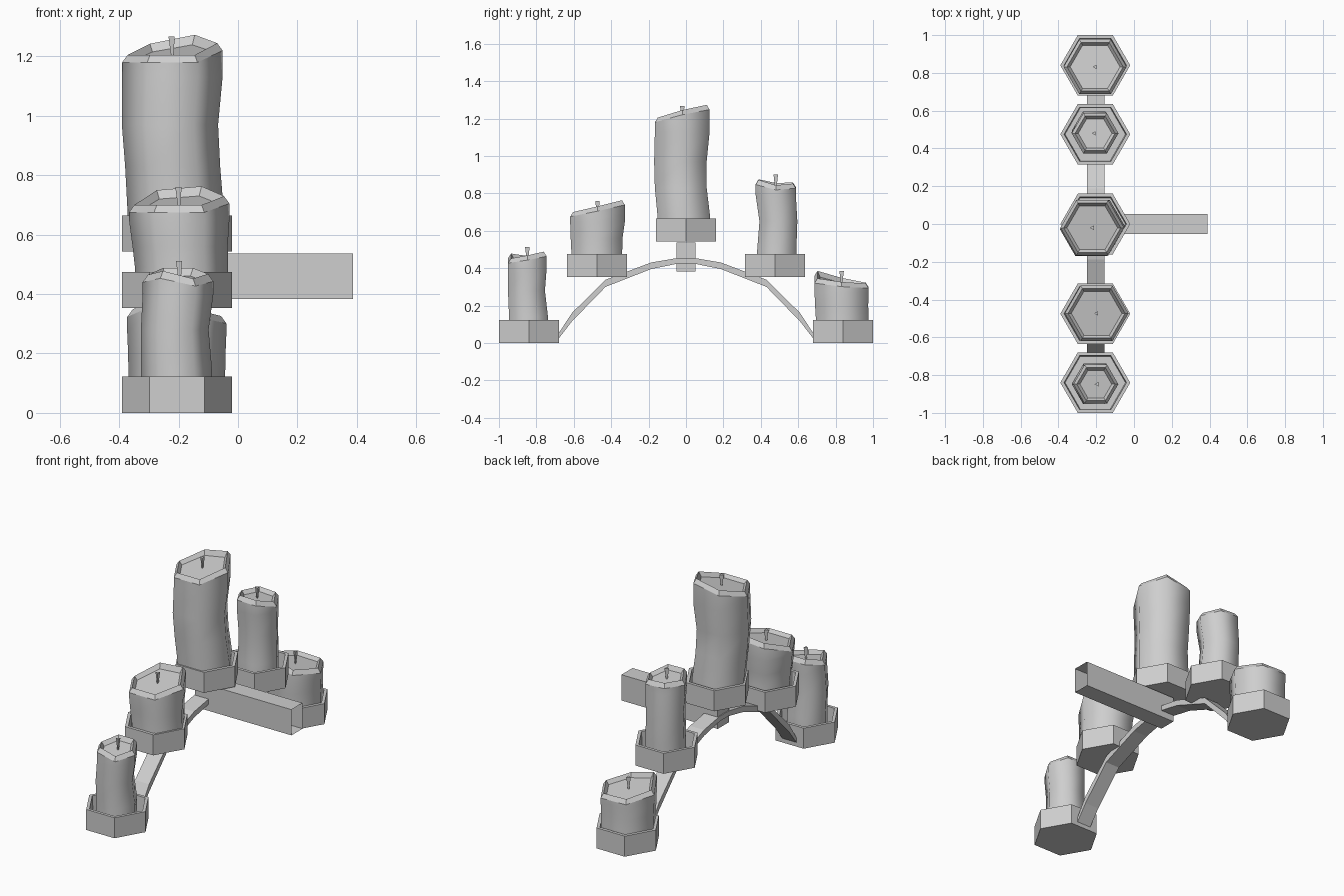
import bpy, bmesh
from math import cos, sin, pi
from mathutils import Vector

cube = bpy.data.objects.get("Cube")
if cube:
    bpy.data.objects.remove(cube)

GREY = (0.62, 0.62, 0.62, 1)
mat = bpy.data.materials.new("plain_grey")
mat.use_nodes = True
mat.diffuse_color = GREY
bsdf = next(n for n in mat.node_tree.nodes if n.type == 'BSDF_PRINCIPLED')
bsdf.inputs["Base Color"].default_value = GREY

AXIS_X = -0.205


def hexagon(x, y, r, z, sides=6, turn=0):
    """Ring of points; z is one height or one height per corner."""
    heights = z if isinstance(z, list) else [z] * sides
    return [Vector((x + r * cos(turn + 2 * pi * k / sides),
                    y + r * sin(turn + 2 * pi * k / sides), heights[k]))
            for k in range(sides)]


def loft(name, rings, cap_start=True, cap_end=True, smooth_spans=0):
    """Skin a list of rings; the first smooth_spans bands are shaded smooth."""
    bm = bmesh.new()
    loops = [[bm.verts.new(p) for p in ring] for ring in rings]
    n = len(loops[0])
    for i, (a, b) in enumerate(zip(loops, loops[1:])):
        for k in range(n):
            j = (k + 1) % n
            face = bm.faces.new((a[k], a[j], b[j], b[k]))
            face.smooth = i < smooth_spans
    if cap_start:
        bm.faces.new(loops[0][::-1])
    if cap_end:
        bm.faces.new(loops[-1])
    bmesh.ops.recalc_face_normals(bm, faces=bm.faces)
    for e in bm.edges:
        e.smooth = all(f.smooth for f in e.link_faces)
    mesh = bpy.data.meshes.new(name)
    bm.to_mesh(mesh)
    bm.free()
    mesh.materials.append(mat)
    obj = bpy.data.objects.new(name, mesh)
    bpy.context.collection.objects.link(obj)
    return obj


def cup(name, y, z):
    """Hollow six-sided holder."""
    loft(name, [hexagon(AXIS_X, y, r, z + h) for r, h in
                ((0.185, 0), (0.185, 0.122), (0.165, 0.122), (0.16, 0.03))])


def candle(name, body, rim, wick_x, wick_top):
    """Bent wax column with an uneven rim, sunken top and a wick."""
    rings = [hexagon(*section) for section in body]
    x, y, r, _ = body[-1]
    low = min(rim)
    rings.append(hexagon(x, y, r, [h - 0.025 for h in rim]))
    rings.append(hexagon(x, y, r - 0.018, rim))
    rings.append(hexagon(x, y, r - 0.035, [h - 0.02 - 0.2 * (h - low) for h in rim]))
    loft(name, rings, smooth_spans=len(body))
    loft(name + "_wick", [hexagon(wick_x, y, 0.004, wick_top - 0.075, 3, pi),
                          hexagon(wick_x, y, 0.014, wick_top, 3, pi)])


# Holders
for label, y, z in (("front_outer", -0.84, 0), ("front_inner", -0.475, 0.353),
                    ("centre", 0, 0.543), ("back_inner", 0.475, 0.353),
                    ("back_outer", 0.84, 0)):
    cup(label + "_cup", y, z)

# Candles: body sections are (x, y, radius, z); rim heights start at +x
candle("front_outer_candle",
       [(-0.207, -0.842, 0.12, 0.03), (-0.207, -0.842, 0.12, 0.14),
        (-0.213, -0.853, 0.114, 0.28), (-0.202, -0.848, 0.119, 0.4)],
       [0.468, 0.488, 0.488, 0.465, 0.478, 0.452], -0.195, 0.512)
candle("front_inner_candle",
       [(-0.19, -0.477, 0.157, 0.385), (-0.19, -0.477, 0.157, 0.49),
        (-0.195, -0.478, 0.16, 0.56), (-0.198, -0.473, 0.169, 0.65)],
       [0.73, 0.763, 0.75, 0.7, 0.7, 0.7], -0.197, 0.76)
candle("centre_candle",
       [(-0.21, -0.012, 0.162, 0.575), (-0.21, -0.012, 0.162, 0.68),
        (-0.22, -0.028, 0.16, 0.83), (-0.229, -0.03, 0.162, 0.97),
        (-0.221, -0.02, 0.169, 1.13)],
       [1.245, 1.273, 1.243, 1.205, 1.205, 1.205], -0.22, 1.267)
candle("back_inner_candle",
       [(-0.207, 0.485, 0.121, 0.385), (-0.207, 0.485, 0.121, 0.49),
        (-0.212, 0.494, 0.117, 0.65), (-0.206, 0.48, 0.124, 0.79)],
       [0.843, 0.852, 0.858, 0.855, 0.875, 0.872], -0.21, 0.9)
candle("back_outer_candle",
       [(-0.206, 0.835, 0.163, 0.03), (-0.206, 0.835, 0.163, 0.14),
        (-0.206, 0.832, 0.164, 0.2), (-0.206, 0.832, 0.167, 0.27)],
       [0.326, 0.318, 0.322, 0.348, 0.385, 0.345], -0.205, 0.386)

# Arched strap, half given as (distance, underside, top) and mirrored
half = [(0.695, 0.005, 0.03), (0.61, 0.115, 0.16), (0.43, 0.3, 0.338),
        (0.187, 0.395, 0.43), (0.04, 0.425, 0.455)]
strip = [(-d, a, b) for d, a, b in half] + half[::-1]
loft("arched_strap", [[Vector((x, y, z)) for x, z in
                       ((-0.25, a), (-0.157, a), (-0.157, b), (-0.25, b))]
                      for y, a, b in strip])

# Wall bar, open at its wall end
loft("wall_bar", [[Vector((x, y, z)) for y, z in
                   ((-0.052, 0.383), (0.052, 0.383), (0.052, 0.536), (-0.052, 0.536))]
                  for x in (-0.245, 0.388)], cap_end=False)
